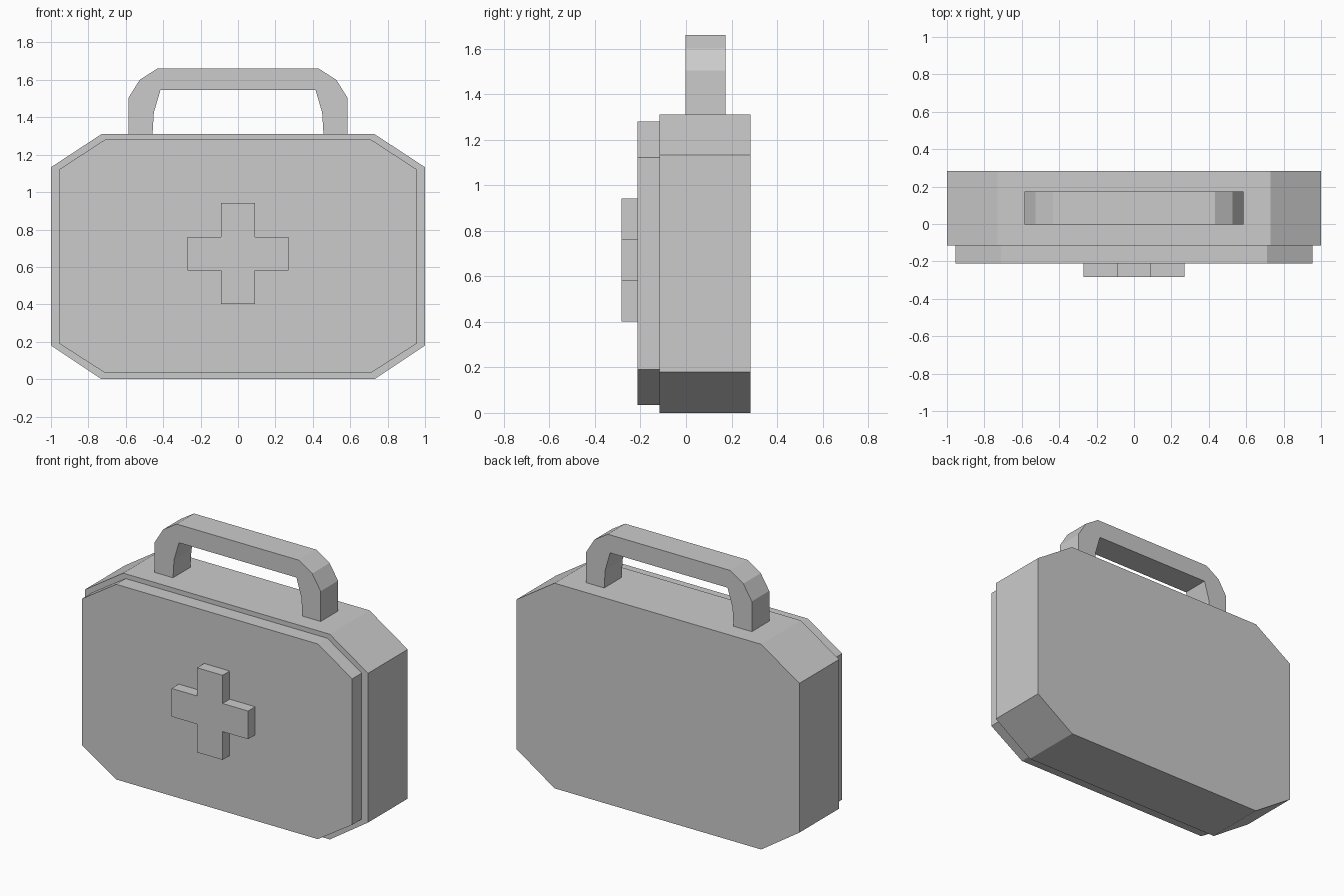
import bpy
import bmesh

if "Cube" in bpy.data.objects:
    bpy.data.objects.remove(bpy.data.objects["Cube"])


def extrude_profile(name, points, y0, y1):
    """Extrude a closed (x, z) outline from y0 to y1."""
    bm = bmesh.new()
    front = [bm.verts.new((x, y0, z)) for x, z in points]
    back = [bm.verts.new((x, y1, z)) for x, z in points]
    bm.faces.new(front)
    bm.faces.new(back[::-1])
    n = len(points)
    for i in range(n):
        j = (i + 1) % n
        bm.faces.new((front[i], back[i], back[j], front[j]))
    bmesh.ops.recalc_face_normals(bm, faces=bm.faces[:])
    mesh = bpy.data.meshes.new(name)
    bm.to_mesh(mesh)
    bm.free()
    obj = bpy.data.objects.new(name, mesh)
    bpy.context.collection.objects.link(obj)
    return obj


def mirrored(half):
    """Close a right-hand half outline by mirroring it across x = 0."""
    return half + [(-x, z) for x, z in reversed(half)]


def clipped_box(half_width, flat, z0, z1, side0, side1):
    return mirrored([(flat, z0), (half_width, side0), (half_width, side1), (flat, z1)])


# Case body and the slightly smaller front lid
extrude_profile("case_body", clipped_box(1.0, 0.73, 0.0, 1.31, 0.18, 1.133), -0.116, 0.284)
extrude_profile("front_lid", clipped_box(0.955, 0.712, 0.034, 1.28, 0.19, 1.122), -0.212, -0.116)

# Raised cross on the lid
arm, w, cz = 0.27, 0.09, 0.671
cross = mirrored([(w, cz - arm), (w, cz - w), (arm, cz - w),
                  (arm, cz + w), (w, cz + w), (w, cz + arm)])
extrude_profile("cross", cross, -0.284, -0.212)

# Carrying handle: outer arch followed by the inner arch
outer = [(0.586, 1.31), (0.586, 1.503), (0.526, 1.60), (0.432, 1.66)]
inner = [(0.415, 1.545), (0.45, 1.425), (0.457, 1.31)]
handle = mirrored(outer) + [(-x, z) for x, z in reversed(inner)] + inner
extrude_profile("handle", handle, -0.003, 0.173)
